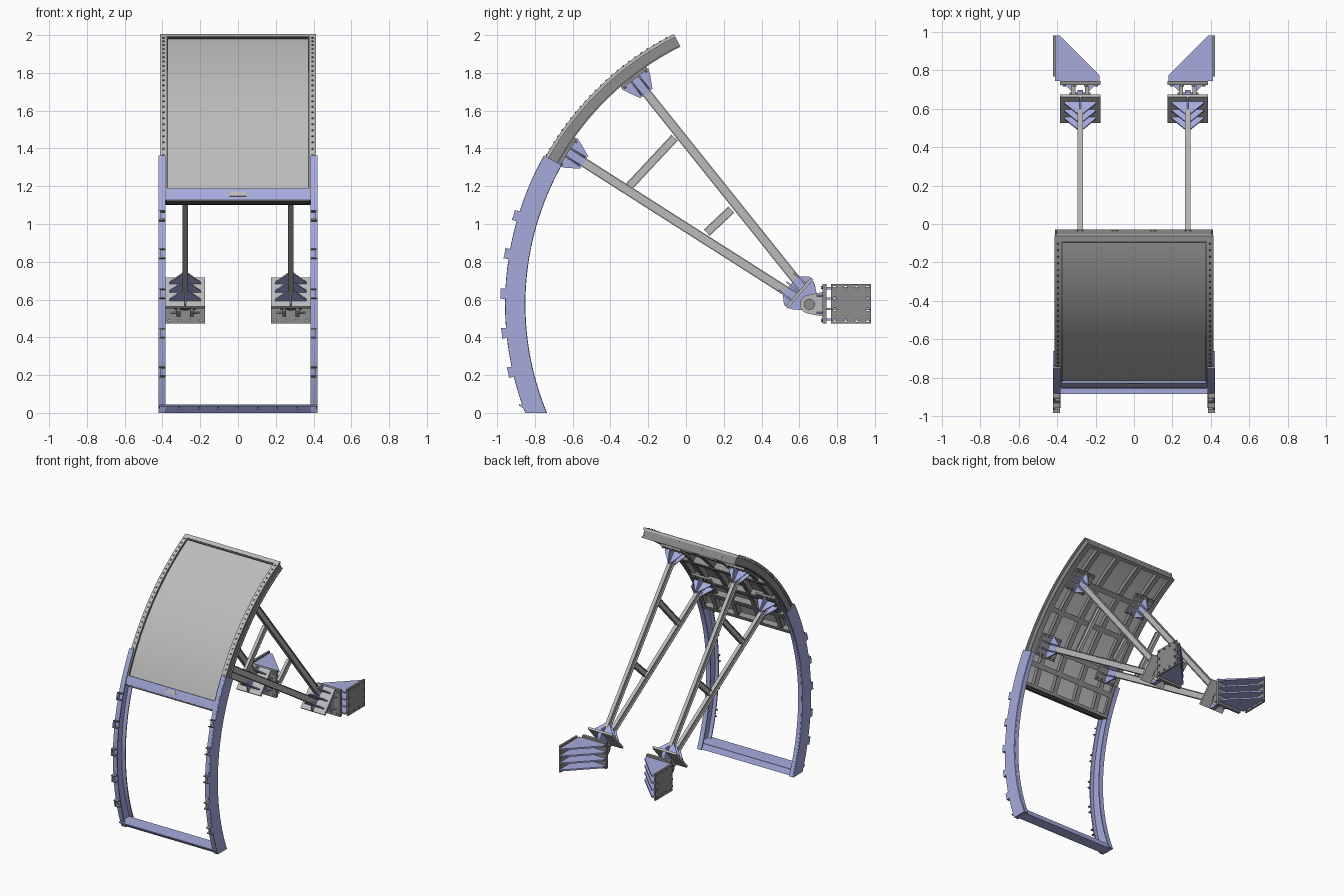
import bpy, bmesh, math
from mathutils import Vector as V

if "Cube" in bpy.data.objects:
    bpy.data.objects.remove(bpy.data.objects["Cube"])


def material(name, rgb):
    m = bpy.data.materials.new(name)
    m.diffuse_color = (*rgb, 1)
    m.use_nodes = True
    m.node_tree.nodes["Principled BSDF"].inputs["Base Color"].default_value = m.diffuse_color
    return m


BLUE = material("pale blue paint", (0.38, 0.41, 0.73))
LIGHT = material("light grey steel", (0.50, 0.50, 0.50))
DARK = material("mid grey steel", (0.27, 0.27, 0.27))
BOLT = material("dark bolt grey", (0.09, 0.09, 0.09))

PY, PZ = 0.653, 0.575            # pivot axis of the gate
X, Y, Z = V((1, 0, 0)), V((0, 1, 0)), V((0, 0, 1))


def polar(r, deg, x=0.0):
    a = math.radians(deg)
    return V((x, PY - r * math.cos(a), PZ + r * math.sin(a)))


def radial(deg):
    """inward and upward-tangent directions at an angle on the gate"""
    a = math.radians(deg)
    return V((0, math.cos(a), -math.sin(a))), V((0, math.sin(a), math.cos(a)))


def prism(bm, pts, o, u, v, t):
    """polygon in the plane (u, v) through o, thickness t centred on it"""
    w = u.cross(v).normalized() * t / 2
    rings = [[bm.verts.new(o + u * p + v * q + w * s) for p, q in pts] for s in (-1, 1)]
    bm.faces.new(rings[0][::-1])
    bm.faces.new(rings[1])
    n = len(pts)
    for i in range(n):
        j = (i + 1) % n
        bm.faces.new((rings[0][i], rings[0][j], rings[1][j], rings[1][i]))


def rect(a, b):
    return [(-a, -b), (a, -b), (a, b), (-a, b)]


def circle(r, n=20):
    return [(r * math.cos(i * math.tau / n), r * math.sin(i * math.tau / n)) for i in range(n)]


def box(bm, x0, x1, y0, y1, z0, z1):
    o = V(((x0 + x1) / 2, (y0 + y1) / 2, (z0 + z1) / 2))
    prism(bm, rect(abs(x1 - x0) / 2, (y1 - y0) / 2), o, X, Y, z1 - z0)


def arc(bm, r0, r1, a0, a1, x0, x1, n=32):
    """bar curved about the pivot axis"""
    rings = []
    for i in range(n + 1):
        a = a0 + (a1 - a0) * i / n
        rings.append([bm.verts.new(polar(r, a, x)) for r, x in
                      ((r0, x0), (r1, x0), (r1, x1), (r0, x1))])
    for p, q in zip(rings, rings[1:]):
        for i in range(4):
            j = (i + 1) % 4
            bm.faces.new((p[i], p[j], q[j], q[i]))
    bm.faces.new(rings[0])
    bm.faces.new(rings[-1][::-1])


def finish(bm, name, mat, smooth=False):
    bmesh.ops.recalc_face_normals(bm, faces=bm.faces[:])
    me = bpy.data.meshes.new(name)
    bm.to_mesh(me)
    bm.free()
    me.materials.append(mat)
    ob = bpy.data.objects.new(name, me)
    bpy.context.collection.objects.link(ob)
    if smooth:
        bpy.ops.object.select_all(action='DESELECT')
        ob.select_set(True)
        bpy.context.view_layer.objects.active = ob
        bpy.ops.object.shade_smooth_by_angle(angle=math.radians(25))
    return ob


def beam(name, p, q, h, w, mat, t=0.006):
    """I-section from p to q in a plane of constant x"""
    d = (q - p).normalized()
    a, b, c = w / 2, h / 2, h / 2 - t
    e = 0.004
    pts = [(-a, -b), (a, -b), (a, -c), (e, -c), (e, c), (a, c),
           (a, b), (-a, b), (-a, c), (-e, c), (-e, -c), (-a, -c)]
    bm = bmesh.new()
    prism(bm, pts, (p + q) / 2, X, d.cross(X), (q - p).length)
    finish(bm, name, mat)


# --- gate leaf: skin, seal strips, bolts, back ribs
A0, A1 = 20.2, 63.4
bm = bmesh.new()
arc(bm, 1.582, 1.592, A0, A1, -0.41, 0.41, 40)
finish(bm, "gate_skin", LIGHT, True)

bm = bmesh.new()
for s in (-1, 1):
    arc(bm, 1.592, 1.600, A0, A1, s * 0.378, s * 0.413, 40)
arc(bm, 1.592, 1.600, A1 - 1.1, A1, -0.378, 0.378, 2)
finish(bm, "seal_strips", LIGHT, True)

bm = bmesh.new()
for s in (-1, 1):
    arc(bm, 1.592, 1.597, 22.6, A1 - 1, s * 0.371, s * 0.378, 40)
    for i in range(28):
        a = 24 + i * 1.4
        arc(bm, 1.600, 1.604, a - 0.18, a + 0.18, s * 0.390, s * 0.400, 1)
arc(bm, 1.592, 1.597, A1 - 1.5, A1 - 1.1, -0.378, 0.378, 1)
arc(bm, 1.56, 1.604, A0 - 0.4, A0, -0.38, 0.38, 1)
finish(bm, "strip_bolts_and_seals", BOLT)

bm = bmesh.new()
arc(bm, 1.592, 1.602, A0, 22.5, -0.38, 0.38, 3)
finish(bm, "bottom_edge_plate", BLUE)
bm = bmesh.new()
arc(bm, 1.602, 1.604, 20.9, 21.9, -0.045, 0.045, 1)
finish(bm, "small_plate", LIGHT)

bm = bmesh.new()
for s in (-1, 1):
    arc(bm, 1.525, 1.582, A0, A1, s * 0.392, s * 0.402, 40)
    arc(bm, 1.525, 1.533, A0, A1, s * 0.37, s * 0.412, 40)
for x in (-0.28, -0.10, 0.10, 0.28):
    arc(bm, 1.535, 1.582, A0, A1, x - 0.005, x + 0.005, 40)
    arc(bm, 1.530, 1.536, A0, A1, x - 0.018, x + 0.018, 40)
for a in (A0 + 0.2, 26.5, 32.2, 42.2, 52.3, A1 - 0.2):
    arc(bm, 1.532, 1.582, a - 0.18, a + 0.18, -0.395, 0.395, 1)
    arc(bm, 1.525, 1.532, max(a - 0.7, A0), min(a + 0.7, A1), -0.395, 0.395, 1)
finish(bm, "gate_back_ribs", DARK, True)

# --- guide frame: curved channel posts cut level at the floor
bm = bmesh.new()
for s in (-1, 1):
    arc(bm, 1.505, 1.610, -23.5, 29.3, s * 0.413, s * 0.421, 40)
    arc(bm, 1.603, 1.611, -23.5, 29.3, s * 0.383, s * 0.413, 40)
    arc(bm, 1.503, 1.511, -23.5, 29.3, s * 0.383, s * 0.413, 40)
cut = bmesh.ops.bisect_plane(bm, geom=bm.verts[:] + bm.edges[:] + bm.faces[:],
                             plane_co=(0, 0, 0), plane_no=(0, 0, -1), clear_outer=True)
bmesh.ops.holes_fill(bm, edges=[e for e in bm.edges if e.is_boundary], sides=0)
finish(bm, "guide_posts", BLUE, True)

# anchor lugs on the posts
lug, caps = bmesh.new(), bmesh.new()
for s in (-1, 1):
    for a in (16.8, 9.5, 2.0, -5.4, -12.8):
        arc(lug, 1.603, 1.636, a - 0.9, a + 0.9, s * 0.410, s * 0.421, 1)
        for k in (-0.85, 0.85):
            arc(caps, 1.605, 1.637, a + k - 0.12, a + k + 0.12, s * 0.385, s * 0.421, 1)
finish(lug, "anchor_lugs", BLUE)
finish(caps, "anchor_lug_caps", DARK)

# sill with sloped front and ribs
bm = bmesh.new()
box(bm, -0.42, 0.42, -0.885, -0.765, 0.036, 0.044)
prism(bm, [(-0.838, 0), (-0.75, 0), (-0.765, 0.037), (-0.868, 0.037)], V((0, 0, 0)), Y, Z, 0.82)
for i in range(9):
    prism(bm, [(-0.83, 0.0), (-0.885, 0.04), (-0.84, 0.04)],
          V((-0.416 + i * 0.104, 0, 0)), Y, Z, 0.007)
finish(bm, "sill", BLUE)

# --- radial arms and pivots, one set on each side
U = V((0, 0.66, 0.75)).normalized()      # along the pivot plate
N = V((0, -0.75, 0.66)).normalized()     # towards the gate
for s in (-1, 1):
    side = "right" if s > 0 else "left"
    cx = s * 0.28
    P = V((cx, 0.60, 0.635))
    ends = {}
    for label, a, off in (("upper", 52.3, 0.03), ("lower", 32.2, -0.03)):
        top = polar(1.510, a, cx)
        inn, tan = radial(a)
        ends[label] = (top, P + U * off)
        beam(f"{label}_arm_{side}", top, P + U * off, 0.05, 0.028, LIGHT)
        bm = bmesh.new()
        prism(bm, rect(0.085, 0.085), polar(1.517, a, cx), X, tan, 0.016)
        for i in range(5):
            for k in (-0.07, 0.07):
                prism(bm, circle(0.008, 6), polar(1.505, a, cx - 0.07 + i * 0.035) + tan * k,
                      X, tan, 0.014)
        finish(bm, f"{label}_arm_plate_{side}", DARK)
        bm = bmesh.new()
        prism(bm, [(-0.09, 0), (0.09, 0), (0.075, 0.035), (0.04, 0.1), (-0.04, 0.1),
                   (-0.075, 0.035)], top, tan, inn, 0.009)
        for k in (-0.026, 0.026):
            prism(bm, [(-0.075, 0), (0.075, 0), (0.07, 0.02), (0.015, 0.09), (-0.015, 0.09),
                       (-0.07, 0.02)], top + tan * k, X, inn, 0.008)
        finish(bm, f"{label}_arm_gussets_{side}", BLUE)

    # braces between the arms
    for i, (p, q) in enumerate((((-0.30, 1.20), (-0.06, 1.457)), ((0.11, 0.954), (0.24, 1.076)))):
        beam(f"arm_brace_{i + 1}_{side}", V((cx, *p)), V((cx, *q)), 0.045, 0.024, LIGHT)

    # pivot plate with fins
    bm = bmesh.new()
    prism(bm, rect(0.105, 0.102), P, X, U, 0.016)
    finish(bm, f"pivot_plate_{side}", LIGHT)
    bm = bmesh.new()
    prism(bm, [(-0.1, 0), (0.1, 0), (0.1, 0.02), (0.06, 0.065), (-0.06, 0.065), (-0.1, 0.02)],
          P, U, N, 0.009)
    for k in (-0.06, 0, 0.06):
        prism(bm, [(-0.085, 0), (0.085, 0), (0.08, 0.02), (0.015, 0.09), (-0.015, 0.09),
                   (-0.08, 0.02)], P + U * k, X, N, 0.008)
    prism(bm, [(-0.1, 0), (0.1, 0), (0.09, -0.03), (0.035, -0.1), (-0.035, -0.1), (-0.09, -0.03)],
          P, U, N, 0.03)
    finish(bm, f"pivot_fins_{side}", BLUE)

    # clevis, pin and base plate
    bm = bmesh.new()
    for k in (-0.035, 0.035):
        nose = [(PY + 0.05 * math.cos(t), PZ + 0.05 * math.sin(t))
                for t in [math.radians(100 + 20 * i) for i in range(9)]]
        prism(bm, nose + [(0.725, 0.51), (0.725, 0.64)], V((cx + k, 0, 0)), Y, Z, 0.02)
    finish(bm, f"clevis_{side}", LIGHT)
    bm = bmesh.new()
    prism(bm, circle(0.03), V((cx, PY, PZ)), Y, Z, 0.11)
    finish(bm, f"pivot_pin_{side}", DARK, True)
    bm = bmesh.new()
    for z in (0.53, 0.62):
        for k in (-1, 1):
            prism(bm, [(0.045 * k, 0.69), (0.08 * k, 0.725), (0.045 * k, 0.725)],
                  V((cx, 0, z)), X, Y, 0.01)
    finish(bm, f"clevis_ribs_{side}", BLUE)
    bm = bmesh.new()
    box(bm, cx - 0.105, cx + 0.105, 0.722, 0.745, 0.472, 0.682)
    finish(bm, f"base_plate_{side}", DARK)
    bm = bmesh.new()
    for i in range(4):
        for z in (0.49, 0.664):
            prism(bm, circle(0.009, 8), V((cx - 0.084 + i * 0.056, 0.72, z)), X, Z, 0.012)
    finish(bm, f"base_bolts_{side}", LIGHT)

    # corner bracket: stacked plates to a bolted wall plate
    bm = bmesh.new()
    for z in (0.495, 0.55, 0.605, 0.66):
        prism(bm, [(0.41 * s, 0.745), (0.41 * s, 0.98), (0.385 * s, 0.98),
                   (0.18 * s, 0.775), (0.18 * s, 0.745)], V((0, 0, z)), X, Y, 0.012)
    finish(bm, f"corner_bracket_{side}", BLUE)
    bm = bmesh.new()
    box(bm, s * 0.408, s * 0.422, 0.768, 0.98, 0.472, 0.682)
    plate = finish(bm, f"wall_plate_{side}", DARK)
    bm = bmesh.new()
    for i in range(4):
        for j in range(4):
            if i in (0, 3) or j in (0, 3):
                prism(bm, circle(0.009, 10), V((s * 0.415, 0.787 + i * 0.058, 0.49 + j * 0.058)),
                      Y, Z, 0.1)
    cutter = finish(bm, f"bolt_hole_cutter_{side}", DARK)
    cutter.hide_render = True
    cutter.hide_set(True)
    mod = plate.modifiers.new("bolt_holes", 'BOOLEAN')
    mod.operation, mod.object, mod.solver = 'DIFFERENCE', cutter, 'EXACT'
